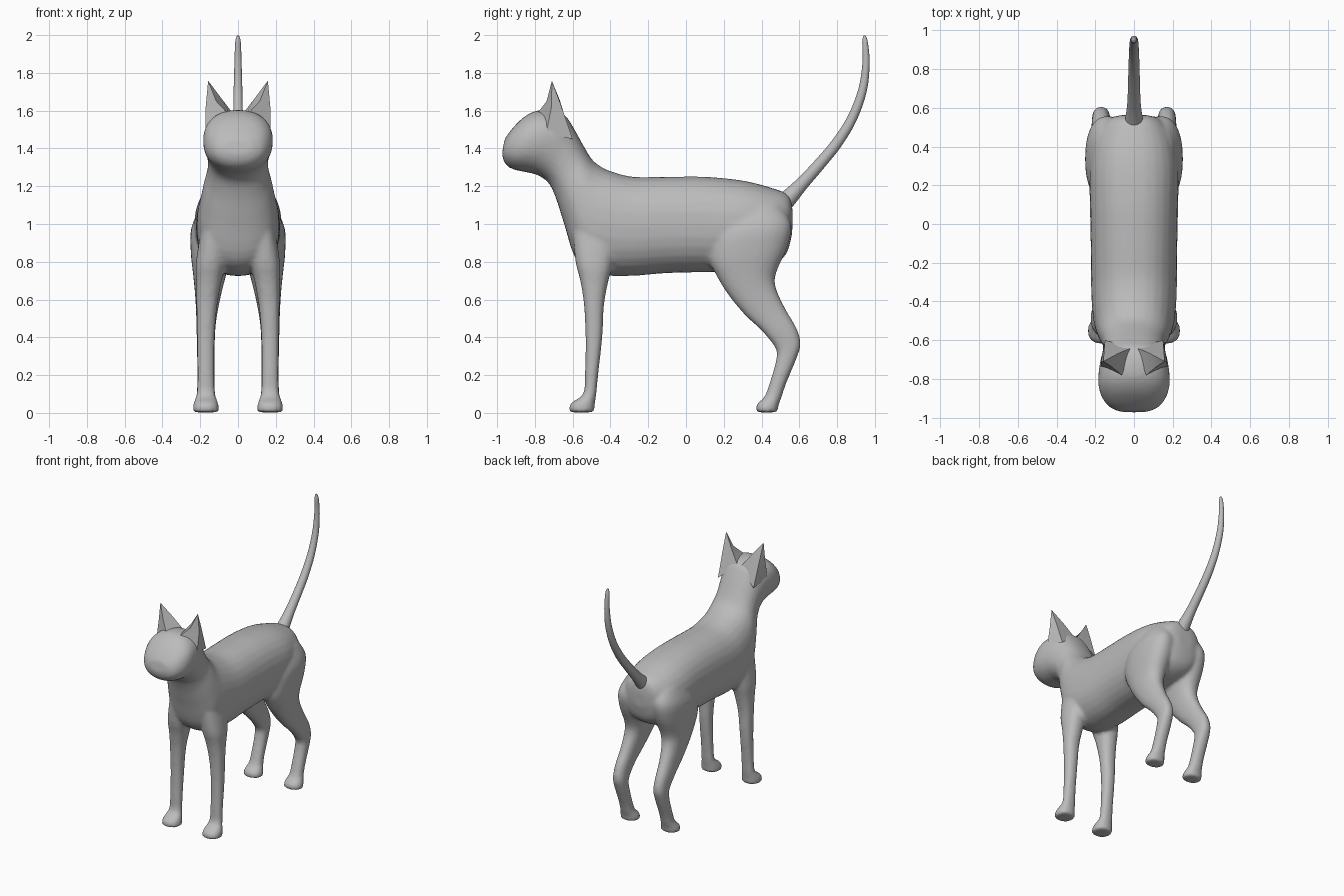
import bpy, bmesh, math
from mathutils import Vector

if "Cube" in bpy.data.objects:
    bpy.data.objects.remove(bpy.data.objects["Cube"])

SEG = 28
grey = bpy.data.materials.new("plain grey")
grey.diffuse_color = (0.5, 0.5, 0.5, 1)
grey.use_nodes = True
grey.node_tree.nodes["Principled BSDF"].inputs["Base Color"].default_value = grey.diffuse_color


def smooth_list(rows, steps=4):
    """Catmull-Rom interpolation through rows of numbers."""
    out, n = [], len(rows)
    for i in range(n - 1):
        a, b, c, d = (rows[max(i - 1, 0)], rows[i], rows[i + 1], rows[min(i + 2, n - 1)])
        for s in range(steps):
            t = s / steps
            out.append([0.5 * (2 * q + (r - p) * t + (2 * p - 5 * q + 4 * r - u) * t * t
                               + (3 * q - p - 3 * r + u) * t ** 3)
                        for p, q, r, u in zip(a, b, c, d)])
    return out + [list(rows[-1])]


def loft(bm, rows, side=1, power=0.88):
    """Each row: edge point (y, z), opposite edge point (y, z), centre x, half width."""
    rings = []
    for y0, z0, y1, z1, cx, hw in smooth_list(rows):
        ring = []
        for k in range(SEG):
            a = 2 * math.pi * k / SEG
            c = math.copysign(abs(math.cos(a)) ** power, math.cos(a))
            s = math.copysign(abs(math.sin(a)) ** power, math.sin(a))
            ring.append(bm.verts.new((side * cx + hw * s,
                                      (y0 + y1) / 2 + c * (y0 - y1) / 2,
                                      (z0 + z1) / 2 + c * (z0 - z1) / 2)))
        rings.append(ring)
    for r, q in zip(rings, rings[1:]):
        for k in range(SEG):
            j = (k + 1) % SEG
            bm.faces.new((r[k], r[j], q[j], q[k]))
    bm.faces.new(rings[0])
    bm.faces.new(rings[-1])


def finish(bm, name, angle):
    bmesh.ops.recalc_face_normals(bm, faces=bm.faces)
    me = bpy.data.meshes.new(name)
    bm.to_mesh(me)
    bm.free()
    me.materials.append(grey)
    ob = bpy.data.objects.new(name, me)
    bpy.context.collection.objects.link(ob)
    bpy.ops.object.select_all(action='DESELECT')
    ob.select_set(True)
    bpy.context.view_layer.objects.active = ob
    bpy.ops.object.shade_smooth_by_angle(angle=math.radians(angle))
    return ob


# Torso, neck and head in one sweep (top edge, bottom edge, x, half width)
torso = [
    (.565, 1.06, .562, .95, 0, .06),
    (.545, 1.15, .53, .84, 0, .14),
    (.45, 1.192, .45, .78, 0, .20),
    (.30, 1.23, .30, .75, 0, .23),
    (.10, 1.25, .10, .745, 0, .228),
    (-.10, 1.25, -.10, .74, 0, .224),
    (-.28, 1.25, -.30, .725, 0, .222),
    (-.40, 1.28, -.46, .735, 0, .217),
    (-.46, 1.31, -.58, .81, 0, .205),
    (-.50, 1.345, -.645, 1.0, 0, .185),
    (-.54, 1.41, -.69, 1.14, 0, .162),
    (-.59, 1.50, -.73, 1.22, 0, .162),
    (-.64, 1.575, -.79, 1.26, 0, .175),
    (-.71, 1.60, -.85, 1.275, 0, .184),
    (-.79, 1.60, -.90, 1.285, 0, .182),
    (-.86, 1.565, -.937, 1.30, 0, .162),
    (-.92, 1.505, -.963, 1.33, 0, .128),
    (-.96, 1.45, -.975, 1.37, 0, .075)]
# Legs (front edge, back edge, x, half width)
hind_leg = [
    (.20, 1.08, .50, 1.10, .12, .08),
    (.13, .95, .557, 1.0, .138, .11),
    (.12, .82, .537, .88, .145, .105),
    (.16, .73, .477, .74, .15, .088),
    (.22, .63, .477, .66, .157, .072),
    (.31, .52, .527, .55, .165, .057),
    (.40, .435, .585, .45, .17, .05),
    (.475, .34, .607, .37, .17, .047),
    (.475, .27, .59, .30, .17, .047),
    (.44, .15, .53, .155, .17, .047),
    (.415, .085, .505, .08, .17, .052),
    (.375, .045, .49, .04, .17, .067),
    (.37, .003, .485, .003, .17, .069)]
front_leg = [
    (-.60, .95, -.36, .95, .13, .07),
    (-.585, .80, -.39, .78, .145, .078),
    (-.56, .70, -.415, .68, .155, .066),
    (-.54, .57, -.435, .56, .165, .055),
    (-.532, .40, -.443, .40, .17, .047),
    (-.535, .20, -.465, .20, .17, .045),
    (-.545, .10, -.475, .10, .17, .05),
    (-.61, .05, -.483, .045, .17, .066),
    (-.62, .003, -.485, .003, .17, .069)]

bm = bmesh.new()
loft(bm, torso)
for side in (1, -1):
    loft(bm, hind_leg, side)
    loft(bm, front_leg, side)
body = finish(bm, "body_and_legs", 180)
# Fuse the sweeps into one soft skin
rem = body.modifiers.new("fuse", 'REMESH')
rem.mode = 'VOXEL'
rem.voxel_size = 0.013
rem.use_smooth_shade = True
soft = body.modifiers.new("soften", 'SMOOTH')
soft.factor = 0.5
soft.iterations = 5

# Tail: tapered sweep along a curved path (y, z, radius)
path = [(.52, 1.115, .05), (.56, 1.155, .043), (.62, 1.22, .035), (.71, 1.32, .031),
        (.80, 1.43, .029), (.88, 1.56, .026), (.935, 1.71, .023),
        (.953, 1.85, .019), (.948, 1.96, .015), (.944, 1.997, .006)]
rows = []
for i, (y, z, r) in enumerate(path):
    p, q = path[max(i - 1, 0)], path[min(i + 1, len(path) - 1)]
    n = Vector((-(q[1] - p[1]), q[0] - p[0])).normalized() * r
    rows.append((y + n.x, z + n.y, y - n.x, z - n.y, 0, r))
bm = bmesh.new()
loft(bm, rows, power=1)
finish(bm, "tail", 60)

# Ears: hollow-sided pointed pyramids, mirrored
base = [(.012, -.64, 1.565), (.15, -.60, 1.45), (.172, -.74, 1.48), (.04, -.80, 1.57)]
middle = [(.08, -.668, 1.655), (.155, -.662, 1.63), (.171, -.712, 1.62), (.115, -.738, 1.65)]
bm = bmesh.new()
b = [bm.verts.new(v) for v in base]
m = [bm.verts.new(v) for v in middle]
tip = bm.verts.new((.158, -.71, 1.758))
bm.faces.new(b)
for k in range(4):
    j = (k + 1) % 4
    bm.faces.new((b[k], b[j], m[j], m[k]))
    bm.faces.new((m[k], m[j], tip))
ears = finish(bm, "ears", 40)
ears.modifiers.new("mirror", 'MIRROR').use_clip = False
